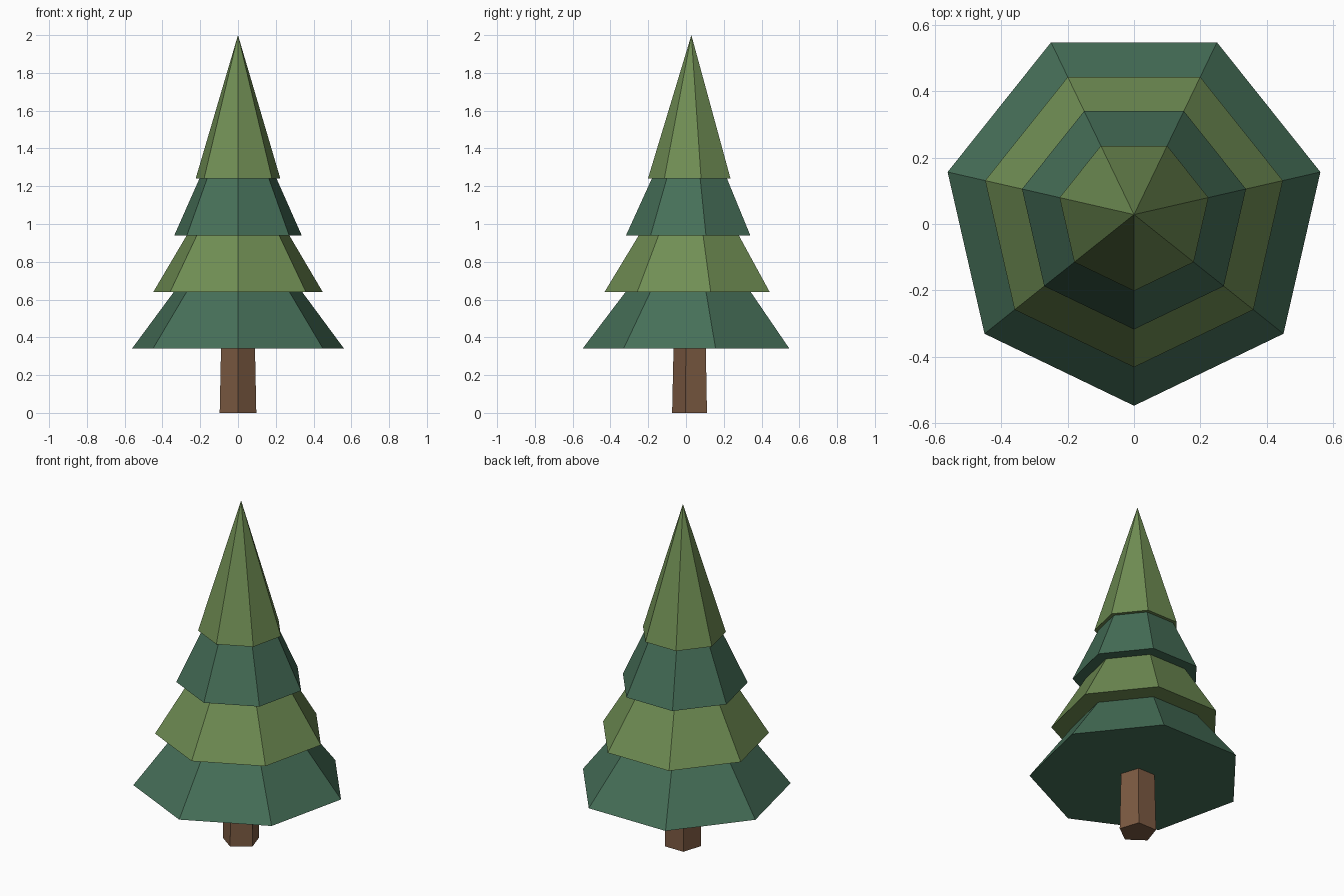
import bpy
from math import pi

cube = bpy.data.objects.get("Cube")
if cube:
    bpy.data.objects.remove(cube, do_unlink=True)


def make_material(name, srgb):
    linear = [(c / 255 / 12.92) if c < 11 else ((c / 255 + 0.055) / 1.055) ** 2.4 for c in srgb]
    mat = bpy.data.materials.new(name)
    mat.use_nodes = True
    mat.diffuse_color = (*linear, 1)
    mat.node_tree.nodes["Principled BSDF"].inputs["Base Color"].default_value = (*linear, 1)
    return mat


dark_green = make_material("dark_green", (70, 111, 88))
olive_green = make_material("olive_green", (112, 142, 84))
bark_brown = make_material("bark_brown", (124, 90, 66))

CENTRE_Y = 0.0285


def add_cone(name, sides, radius, top_radius, base, height, mat):
    """Flat-faced cone with one corner pointing to the front."""
    bpy.ops.mesh.primitive_cone_add(
        vertices=sides, radius1=radius, radius2=top_radius, depth=height,
        location=(0, CENTRE_Y, base + height / 2), rotation=(0, 0, pi))
    obj = bpy.context.object
    obj.name = name
    obj.data.materials.append(mat)
    bpy.ops.object.transform_apply(location=True, rotation=True, scale=True)
    return obj


# Trunk, slightly tapered, running up inside the lowest tier
add_cone("trunk", 5, 0.102, 0.091, 0, 0.5, bark_brown)

# Foliage: four equally tall, overlapping seven-sided cones
for i, radius in enumerate((0.576, 0.46, 0.346, 0.23)):
    add_cone(f"foliage_tier_{i + 1}", 7, radius, 0, 0.34 + 0.3 * i, 0.76,
             olive_green if i % 2 else dark_green)
